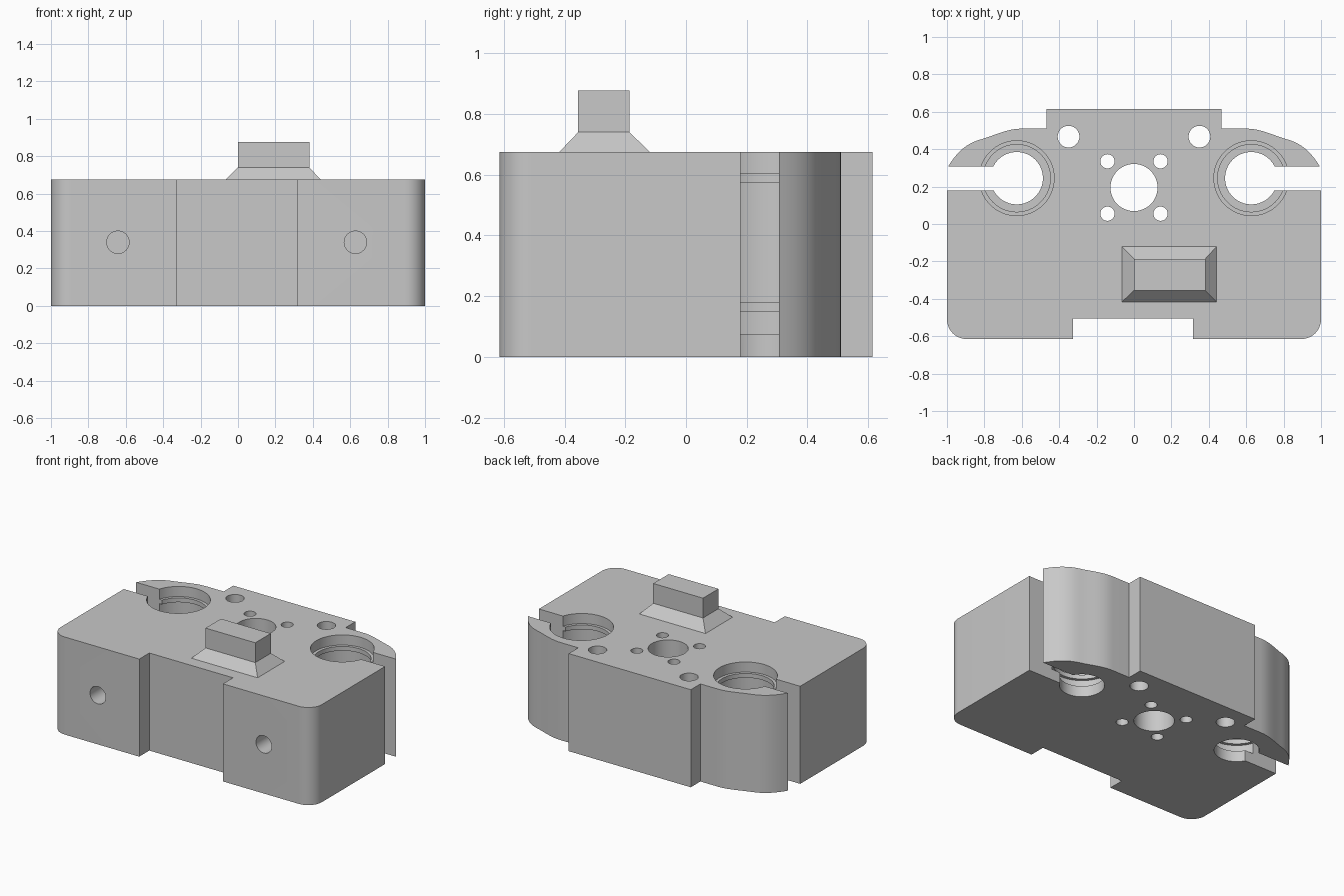
import bpy, bmesh, math
from mathutils import Vector
from mathutils.geometry import interpolate_bezier

if "Cube" in bpy.data.objects:
    bpy.data.objects.remove(bpy.data.objects["Cube"])

H = 0.675  # height of the block

grey = bpy.data.materials.new("light_grey")
grey.diffuse_color = (0.578, 0.578, 0.578, 1)
grey.use_nodes = True
grey.node_tree.nodes["Principled BSDF"].inputs["Base Color"].default_value = grey.diffuse_color


def make_object(name, bm):
    bmesh.ops.recalc_face_normals(bm, faces=bm.faces)
    mesh = bpy.data.meshes.new(name)
    bm.to_mesh(mesh)
    bm.free()
    mesh.materials.append(grey)
    obj = bpy.data.objects.new(name, mesh)
    bpy.context.collection.objects.link(obj)
    return obj


def prism(name, outline, z0, z1):
    bm = bmesh.new()
    face = bm.faces.new([bm.verts.new((x, y, z0)) for x, y in outline])
    new = bmesh.ops.extrude_face_region(bm, geom=[face])["geom"]
    top = [v for v in new if isinstance(v, bmesh.types.BMVert)]
    bmesh.ops.translate(bm, verts=top, vec=(0, 0, z1 - z0))
    return make_object(name, bm)


def lathe(name, profile, location, rotation=(0, 0, 0), steps=48):
    # closed solid of revolution around local z
    bm = bmesh.new()
    rings = [[bm.verts.new((r * math.cos(a), r * math.sin(a), z))
              for a in (math.tau * i / steps for i in range(steps))]
             for r, z in profile]
    for lo, hi in zip(rings, rings[1:]):
        for i in range(steps):
            j = (i + 1) % steps
            bm.faces.new((lo[i], lo[j], hi[j], hi[i]))
    bm.faces.new(rings[0])
    bm.faces.new(rings[-1])
    obj = make_object(name, bm)
    obj.location, obj.rotation_euler = location, rotation
    return obj


def rect(x0, x1, y0, y1):
    return [(x0, y0), (x1, y0), (x1, y1), (x0, y1)]


# Block outline: rounded front corners, front recess, curved clamp arms at the back
def corner(cx, start):
    return [(cx + 0.105 * math.cos(math.radians(start + 9 * i)),
             -0.51 + 0.105 * math.sin(math.radians(start + 9 * i))) for i in range(11)]


def bezier(*pts):
    return [(p.x, p.y) for p in interpolate_bezier(*[Vector((x, y, 0)) for x, y in pts], 10)]


arm = (bezier((0.60, 0.51), (0.68, 0.51), (0.74, 0.475), (0.82, 0.452))
       + bezier((0.82, 0.452), (0.90, 0.43), (0.95, 0.38), (0.995, 0.305))[1:])
outline = ([(-0.325, -0.615), (-0.325, -0.505), (0.315, -0.505), (0.315, -0.615)]
           + corner(0.895, 270) + [(1.0, 0.24)] + arm[::-1]
           + [(0.467, 0.51), (0.467, 0.615), (-0.467, 0.615), (-0.467, 0.51)]
           + [(-x, y) for x, y in arm] + [(-1.0, 0.24)] + corner(-0.895, 180))
block = prism("carriage_block", outline, 0, H)

# Cutters: central hole, screw holes, front holes, bearing bores and clamp slots
cutters = []


def drill(x, y, r):
    cutters.append(lathe("hole_cutter", [(r, -0.1), (r, H + 0.1)], (x, y, 0)))


drill(0, 0.195, 0.126)
bore = [(0.14, -0.1), (0.14, 0.075), (0.2, 0.075), (0.2, 0.15), (0.18, 0.15), (0.18, 0.18),
        (0.2, 0.18), (0.2, 0.575), (0.18, 0.575), (0.18, 0.605), (0.2, 0.605), (0.2, H + 0.1)]
for s in (-1, 1):
    drill(0.142 * s, 0.335, 0.038)
    drill(0.142 * s, 0.055, 0.038)
    drill(0.35 * s, 0.467, 0.058)
    cutters.append(lathe("bore_cutter", bore, (0.627 * s, 0.245, 0), steps=64))
    cutters.append(prism("slot_cutter", rect(*sorted((0.65 * s, 1.1 * s)), 0.18, 0.307),
                         -0.1, H + 0.1))
    cutters.append(lathe("front_hole_cutter", [(0.06, 0), (0.06, 0.4)],
                         (-0.007 + 0.635 * s, -0.715, 0.34), (-math.pi / 2, 0, 0)))

bpy.context.view_layer.objects.active = block
block.select_set(True)
for cutter in cutters:
    mod = block.modifiers.new("cut", 'BOOLEAN')
    mod.operation, mod.solver, mod.object = 'DIFFERENCE', 'EXACT', cutter
    bpy.ops.object.modifier_apply(modifier=mod.name)
for cutter in cutters:
    bpy.data.objects.remove(cutter)
bpy.ops.object.shade_smooth_by_angle(angle=math.radians(30))

# Raised tab: sloped foot with a straight post on top
bm = bmesh.new()
levels = [(rect(-0.065, 0.442, -0.417, -0.12), H), (rect(0, 0.381, -0.355, -0.186), 0.74),
          (rect(0, 0.381, -0.355, -0.186), 0.877)]
loops = [[bm.verts.new((x, y, z)) for x, y in pts] for pts, z in levels]
for lo, hi in zip(loops, loops[1:]):
    for i in range(4):
        j = (i + 1) % 4
        bm.faces.new((lo[i], lo[j], hi[j], hi[i]))
bm.faces.new(loops[0])
bm.faces.new(loops[-1])
make_object("top_tab", bm)
